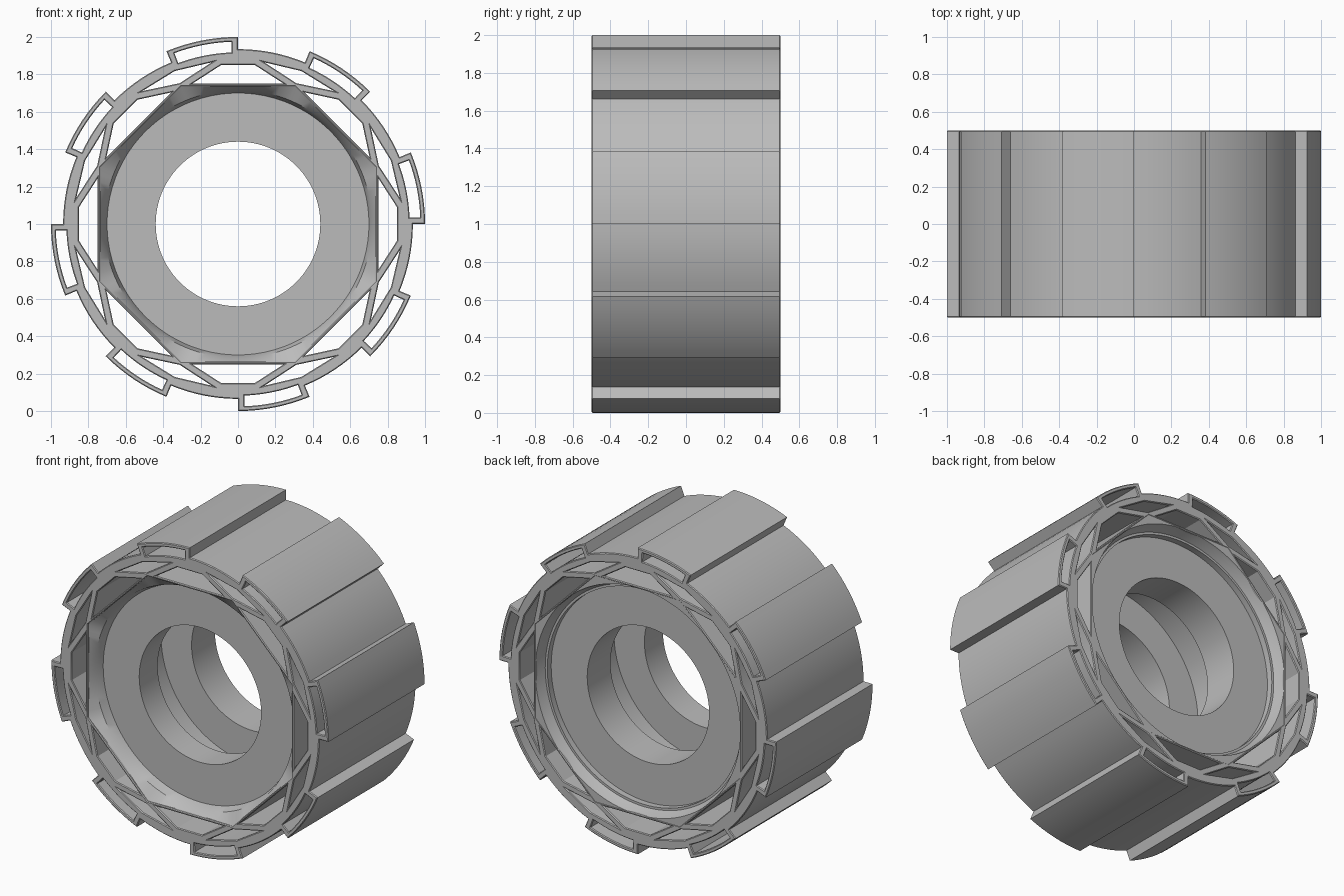
import bpy, bmesh
from math import sin, cos, pi, radians

cube = bpy.data.objects.get("Cube")
if cube:
    bpy.data.objects.remove(cube, do_unlink=True)

grey = bpy.data.materials.new("plain_grey")
grey.use_nodes = True
colour = (0.5, 0.5, 0.5, 1)
grey.diffuse_color = colour
grey.node_tree.nodes["Principled BSDF"].inputs["Base Color"].default_value = colour

HALF_WIDTH = 0.5
CENTRE_Z = 1.0
BEVEL = 0.005
STEP = 45  # angle of one repeat, in degrees


def polar(deg, r):
    return (r * cos(radians(deg)), r * sin(radians(deg)))


def arc(start, end, r, n=8):
    return [polar(start + (end - start) * i / n, r) for i in range(n + 1)]


def oct_radius(deg, apothem):
    """Distance from centre to an octagon's edge in a given direction."""
    return apothem / cos(radians((deg + STEP / 2) % STEP - STEP / 2))


def finish(obj):
    bm = bmesh.new()
    bm.from_mesh(obj.data)
    bmesh.ops.remove_doubles(bm, verts=bm.verts, dist=0.0001)
    bmesh.ops.recalc_face_normals(bm, faces=bm.faces)
    bm.to_mesh(obj.data)
    bm.free()
    obj.data.materials.clear()
    obj.data.materials.append(grey)
    bpy.ops.object.select_all(action="DESELECT")
    obj.select_set(True)
    bpy.context.view_layer.objects.active = obj
    bpy.ops.object.shade_smooth_by_angle(angle=radians(30))


# Rim outline with eight treads, and the holes that leave the struts
outline, holes = [], []
for k in range(8):
    a = k * STEP
    outline += arc(a, a + 22.5, 1.0) + arc(a + 22.5, a + STEP, 0.935)
    # hollow tread pocket
    holes.append(arc(a + 2.1, a + 20.4, 0.975) + arc(a + 20.4, a + 2.1, 0.918))
    # trapezoid window above each octagon side
    c, s = polar(a, 1)
    window = [(0.75, -0.245), (0.85, -0.09), (0.85, 0.09), (0.75, 0.245)]
    holes.append([(u * c - v * s, u * s + v * c) for u, v in window])
    # triangular window between crossing struts
    m = a + 22.5
    holes.append([polar(m, 0.815), polar(m + 13.3, 0.876),
                  polar(m, 0.885), polar(m - 13.3, 0.876)][::-1])
holes.append([polar(22.5 + k * STEP, oct_radius(22.5, 0.735)) for k in range(8)])

curve = bpy.data.curves.new("tread_rim", "CURVE")
curve.dimensions = "2D"
curve.fill_mode = "BOTH"
curve.extrude = HALF_WIDTH - BEVEL
curve.bevel_depth = BEVEL
curve.bevel_resolution = 0
curve.offset = -BEVEL
for loop in [outline] + holes:
    spline = curve.splines.new("POLY")
    spline.points.add(len(loop) - 1)
    for point, (x, y) in zip(spline.points, loop):
        point.co = (x, y, 0, 1)
    spline.use_cyclic_u = True
rim = bpy.data.objects.new("tread_rim", curve)
bpy.context.collection.objects.link(rim)
rim.rotation_euler = (pi / 2, 0, 0)
rim.location = (0, 0, CENTRE_Z)
bpy.ops.object.select_all(action="DESELECT")
rim.select_set(True)
bpy.context.view_layer.objects.active = rim
bpy.ops.object.convert(target="MESH")
rim = bpy.context.view_layer.objects.active
finish(rim)

# Hub: dished octagonal mouth, two bored discs and the cavity between them
SEGMENTS = 128
profile = [  # depth, radius, octagonal
    (-0.498, 0.745, True), (-0.45, 0.717, False), (-0.39, 0.70, False),
    (-0.39, 0.44, False), (-0.2, 0.44, False), (-0.2, 0.66, False),
    (0.15, 0.66, False), (0.15, 0.44, False), (0.39, 0.44, False),
    (0.39, 0.70, False), (0.43, 0.70, False), (0.43, 0.715, False),
    (0.48, 0.735, False), (0.498, 0.74, False), (0.498, 0.745, True),
]
bm = bmesh.new()
rings = []
for y, r, octagonal in profile:
    ring = []
    for i in range(SEGMENTS):
        deg = 360 * i / SEGMENTS
        x, z = polar(deg, oct_radius(deg, r) if octagonal else r)
        ring.append(bm.verts.new((x, y, z + CENTRE_Z)))
    rings.append(ring)
for ring, following in zip(rings, rings[1:] + rings[:1]):
    for i in range(SEGMENTS):
        j = (i + 1) % SEGMENTS
        bm.faces.new((ring[i], ring[j], following[j], following[i]))
mesh = bpy.data.meshes.new("hub")
bm.to_mesh(mesh)
bm.free()
hub = bpy.data.objects.new("hub", mesh)
bpy.context.collection.objects.link(hub)
finish(hub)
